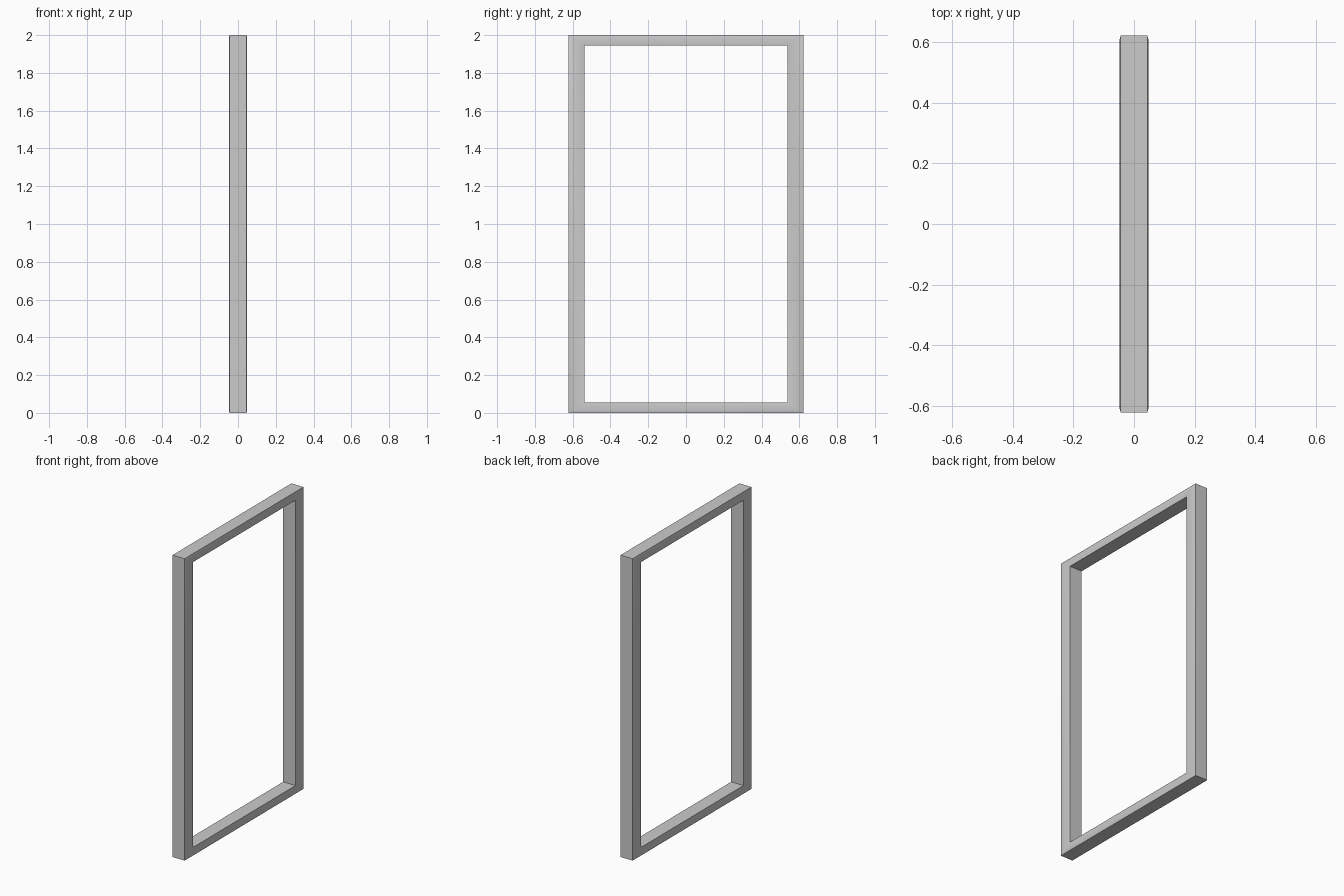
import bpy, bmesh

if "Cube" in bpy.data.objects:
    bpy.data.objects.remove(bpy.data.objects["Cube"])

H, W = 2.0, 0.622          # height, half width
STILE, RAIL = 0.085, 0.055  # side and top/bottom member widths

# Cross-section: (fraction from outer to inner edge, x), softly crowned faces
half = [(0, 0.0445), (0.12, 0.047), (0.35, 0.0485), (0.65, 0.0485), (0.88, 0.047), (1, 0.0455)]
profile = half + [(t, -x) for t, x in reversed(half)]

# Sweep the section around the rectangle with mitred corners
bm = bmesh.new()
rings = []
for t, x in profile:
    y, z0, z1 = W - STILE * t, RAIL * t, H - RAIL * t
    rings.append([bm.verts.new((x, a, b)) for a, b in ((-y, z0), (y, z0), (y, z1), (-y, z1))])
for i, ring in enumerate(rings):
    nxt = rings[(i + 1) % len(rings)]
    for k in range(4):
        j = (k + 1) % 4
        bm.faces.new((ring[k], ring[j], nxt[j], nxt[k]))
bmesh.ops.recalc_face_normals(bm, faces=bm.faces)

mesh = bpy.data.meshes.new("door_frame")
bm.to_mesh(mesh)
bm.free()
frame = bpy.data.objects.new("door_frame", mesh)
bpy.context.collection.objects.link(frame)
bpy.context.view_layer.objects.active = frame
frame.select_set(True)
bpy.ops.object.shade_smooth_by_angle()
